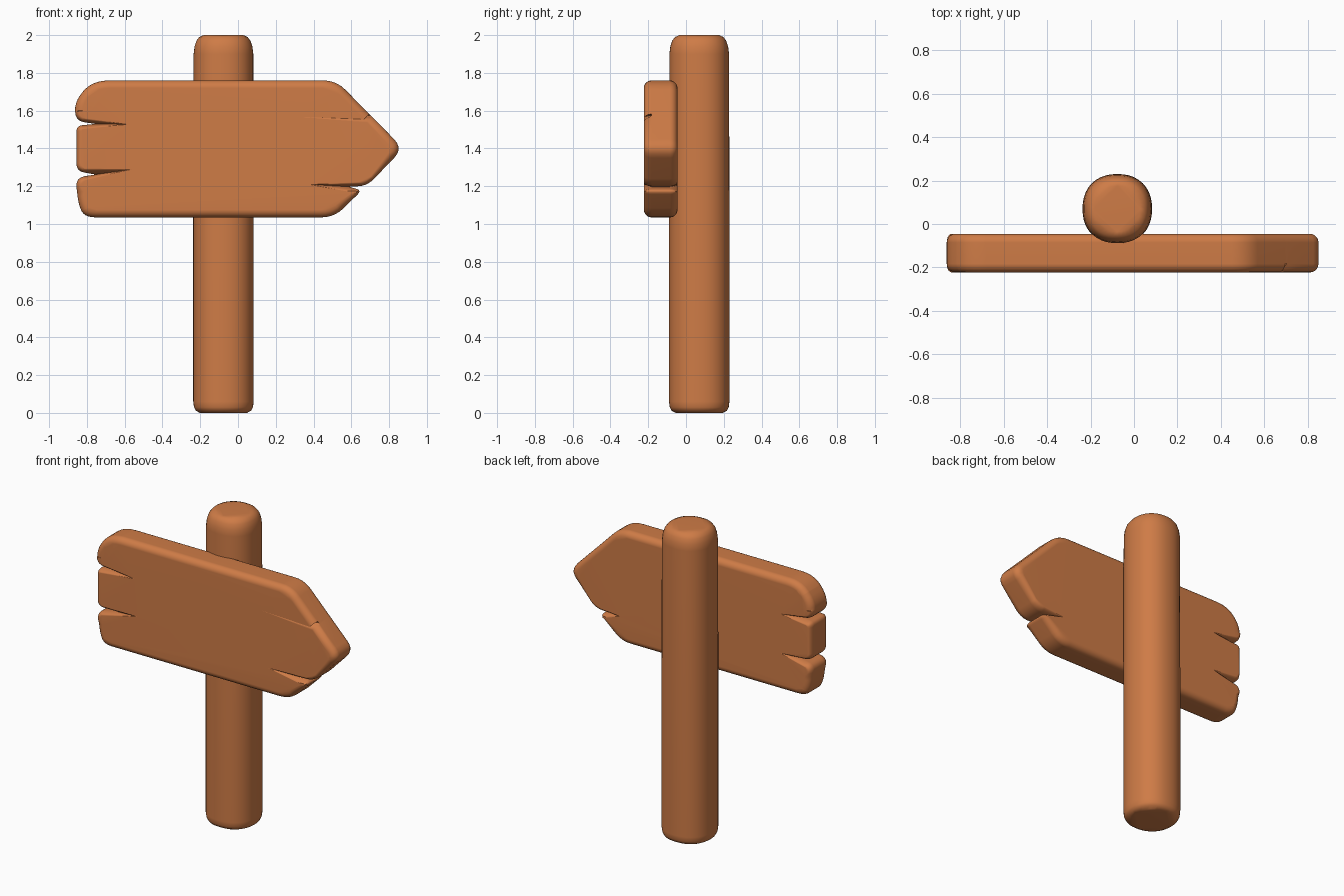
import bpy, bmesh, math
from mathutils import Vector

cube = bpy.data.objects.get("Cube")
if cube:
    bpy.data.objects.remove(cube, do_unlink=True)

wood = bpy.data.materials.new("warm wood")
wood.use_nodes = True
COLOUR = (0.62, 0.2, 0.062, 1)
wood.diffuse_color = COLOUR
wood.node_tree.nodes["Principled BSDF"].inputs["Base Color"].default_value = COLOUR


def loft(name, rings):
    """Skin closed rings of equal length, cap both ends and shade smooth."""
    bm = bmesh.new()
    loops = [[bm.verts.new(p) for p in ring] for ring in rings]
    n = len(loops[0])
    for a, b in zip(loops, loops[1:]):
        for i in range(n):
            bm.faces.new((a[i], a[(i + 1) % n], b[(i + 1) % n], b[i]))
    caps = [bm.faces.new(loops[0]), bm.faces.new(loops[-1])]
    bmesh.ops.recalc_face_normals(bm, faces=bm.faces)
    bmesh.ops.triangulate(bm, faces=caps)
    mesh = bpy.data.meshes.new(name)
    bm.to_mesh(mesh)
    bm.free()
    mesh.materials.append(wood)
    obj = bpy.data.objects.new(name, mesh)
    bpy.context.collection.objects.link(obj)
    bpy.ops.object.select_all(action='DESELECT')
    obj.select_set(True)
    bpy.context.view_layer.objects.active = obj
    bpy.ops.object.shade_smooth_by_angle(angle=math.radians(45))
    weighted = obj.modifiers.new("weighted_normals", 'WEIGHTED_NORMAL')
    weighted.keep_sharp = True
    return obj


# Post: slightly squared round section with softened ends
def post_ring(z, r, n=40, power=2.25):
    ring = []
    for i in range(n):
        a = math.tau * i / n
        c, s = math.cos(a), math.sin(a)
        k = r / (abs(c) ** power + abs(s) ** power) ** (1 / power)
        ring.append((-0.077 + k * c, 0.07 + k * s, z))
    return ring


profile = [(0, 0.125), (0.012, 0.147), (0.03, 0.156), (0.06, 0.16), (1, 0.16),
           (1.9, 0.158), (1.94, 0.153), (1.97, 0.143), (1.99, 0.128), (2, 0.105)]
loft("post", [post_ring(z, r) for z, r in profile])


# Board outline: corners are (x, z, rounding); splits are (x, z, front end, back end)
def split(x, z, front, back):
    return (x, z, Vector(front), Vector(back) if back else None)


corners = [
    (-0.81, 1.035, 0.06), (0.51, 1.035, 0.07), (0.655, 1.178, 0.03),
    split(0.59, 1.197, (0.37, 1.21), (0.5, 1.205)),
    (0.685, 1.203, 0.05), (0.875, 1.40, 0.07), (0.711, 1.566, 0),
    split(0.703, 1.574, (0.31, 1.568), None), (0.695, 1.582, 0),
    (0.52, 1.76, 0.07), (-0.77, 1.76, 0.09), (-0.865, 1.65, 0.07),
    (-0.86, 1.545, 0.05), split(-0.755, 1.53, (-0.58, 1.527), (-0.64, 1.527)),
    (-0.855, 1.52, 0.03), (-0.855, 1.28, 0.04),
    split(-0.755, 1.262, (-0.56, 1.29), (-0.64, 1.275)),
    (-0.86, 1.245, 0.05), (-0.845, 1.10, 0.07)]


def is_split(i):
    return isinstance(corners[i % len(corners)][2], Vector)


def rounded_outline(steps=5):
    """List of (point, split ends or None, bevel scale)."""
    out = []
    for i, corner in enumerate(corners):
        p = Vector(corner[:2])
        if is_split(i):
            out.append((p, corner[2:], 1))
            continue
        r = corner[2]
        scale = 0.55 if r and (is_split(i - 1) or is_split(i + 1)) else 1
        if r == 0:
            out.append((p, None, scale))
            continue
        prev, nxt = (Vector(corners[j % len(corners)][:2]) for j in (i - 1, i + 1))
        a = p + (prev - p).normalized() * min(r, (prev - p).length * 0.48)
        b = p + (nxt - p).normalized() * min(r, (nxt - p).length * 0.48)
        for k in range(steps + 1):
            t = k / steps
            out.append((a * (1 - t) ** 2 + p * 2 * t * (1 - t) + b * t * t, None, scale))
    return out


# Each board ring is the outline moved inward, with the splits running on as grooves
FRONT, BACK, EDGE = -0.223, -0.045, 0.04
outline = rounded_outline()


def board_ring(side, sign, angle):
    d = EDGE * (1 - math.sin(angle))
    y = side + sign * EDGE * (1 - math.cos(angle))
    ring = []
    for i, (p, ends, scale) in enumerate(outline):
        e1 = (p - outline[i - 1][0]).normalized()
        e2 = (outline[(i + 1) % len(outline)][0] - p).normalized()
        n1, n2 = Vector((-e1.y, e1.x)), Vector((-e2.y, e2.x))
        end = ends and ends[0 if sign > 0 else 1]
        if end:
            q = p.lerp(end, math.cos(angle))
        else:
            m = (n1 + n2).normalized()
            q = p + m * scale * d / max(m.dot(n1), 0.5)
        ring.append((q.x, y, q.y))
    return ring


angles = [math.pi / 2 * k / 5 for k in range(6)]
loft("arrow_board", [board_ring(FRONT, 1, a) for a in angles]
     + [board_ring(BACK, -1, a) for a in reversed(angles)])
